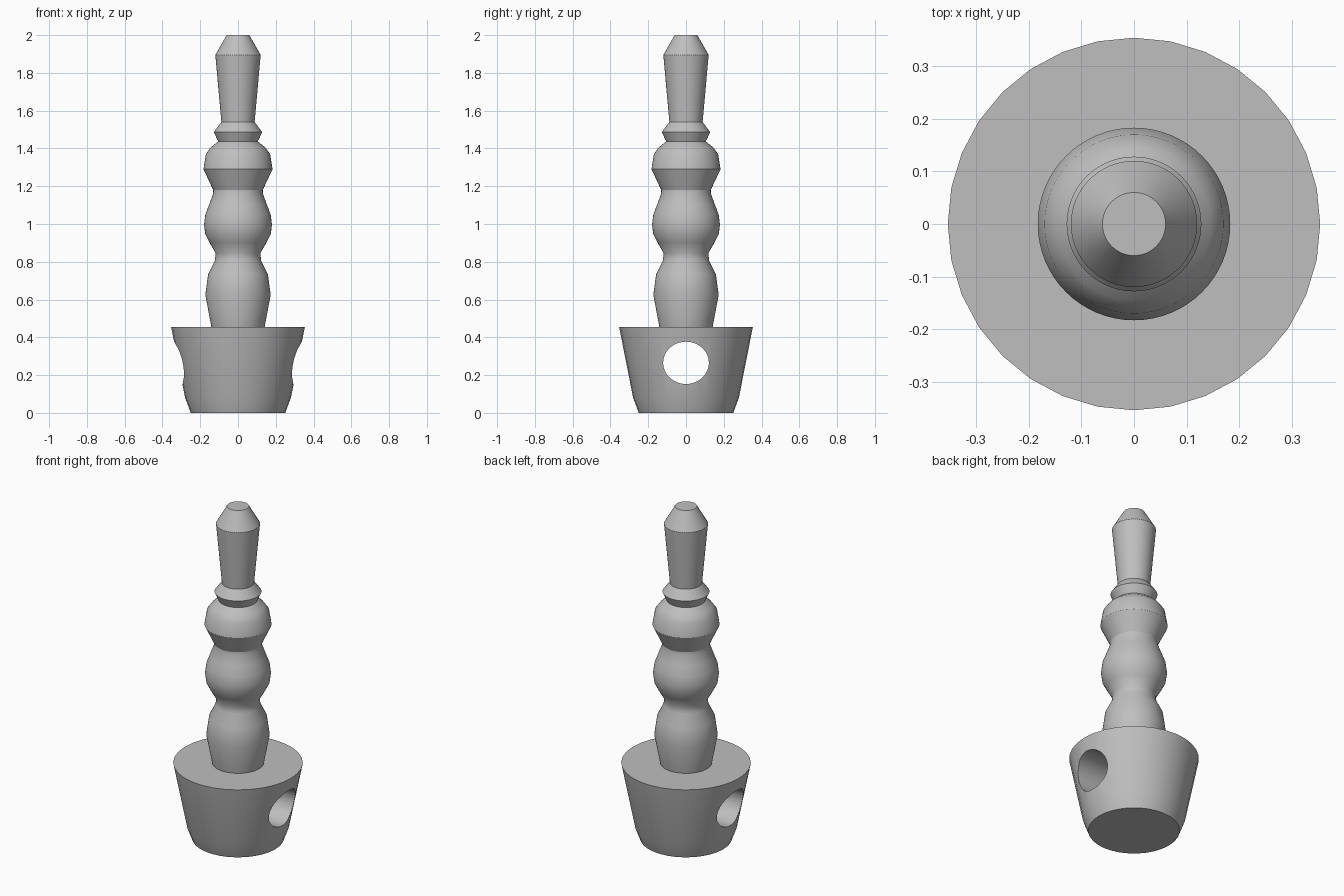
import bpy
import bmesh
from math import sin, cos, pi, radians

if "Cube" in bpy.data.objects:
    bpy.data.objects.remove(bpy.data.objects["Cube"], do_unlink=True)

GREY = (0.52, 0.52, 0.52, 1.0)
mat = bpy.data.materials.new("plain grey")
mat.use_nodes = True
mat.diffuse_color = GREY
mat.node_tree.nodes["Principled BSDF"].inputs["Base Color"].default_value = GREY


def turned(name, profile, sides):
    """Closed solid of revolution about z from (radius, height) points."""
    bm = bmesh.new()
    rings = []
    for r, z in profile:
        rings.append([bm.verts.new((r * cos(2 * pi * i / sides),
                                    r * sin(2 * pi * i / sides), z))
                      for i in range(sides)])
    for low, high in zip(rings, rings[1:]):
        for i in range(sides):
            j = (i + 1) % sides
            bm.faces.new((low[i], low[j], high[j], high[i]))
    bm.faces.new(rings[0][::-1])
    bm.faces.new(rings[-1])
    mesh = bpy.data.meshes.new(name)
    bm.to_mesh(mesh)
    bm.free()
    mesh.materials.append(mat)
    obj = bpy.data.objects.new(name, mesh)
    bpy.context.collection.objects.link(obj)
    return obj


def activate(obj):
    bpy.ops.object.select_all(action='DESELECT')
    obj.select_set(True)
    bpy.context.view_layer.objects.active = obj


def smooth(obj, angle):
    activate(obj)
    bpy.ops.object.shade_smooth_by_angle(angle=radians(angle))


# Tapered base block
base = turned("base", [(0.25, 0), (0.28, 0.08), (0.354, 0.455)], 32)

# Round hole through the base from side to side
cutter = turned("hole_cutter", [(1, -0.5), (1, 0.5)], 48)
cutter.scale = (0.112, 0.121, 1)
cutter.rotation_euler = (0, pi / 2, 0)
cutter.location = (0, 0, 0.265)
cutter.hide_render = True
hole = base.modifiers.new("hole", 'BOOLEAN')
hole.operation = 'DIFFERENCE'
hole.solver = 'EXACT'
hole.object = cutter
activate(base)
bpy.ops.object.modifier_apply(modifier=hole.name)
bpy.data.objects.remove(cutter, do_unlink=True)
smooth(base, 30)

# Lower and middle swellings of the stem
stem = turned("stem", [
    (0.14, 0.45), (0.173, 0.625), (0.158, 0.735), (0.123, 0.805),
    (0.118, 0.845), (0.15, 0.9), (0.173, 0.945), (0.18, 0.995),
    (0.173, 1.05), (0.152, 1.105), (0.132, 1.16), (0.131, 1.18)], 64)
smooth(stem, 40)

# Faceted upper bead
bead = turned("upper_bead", [
    (0.131, 1.18), (0.183, 1.29), (0.17, 1.37), (0.145, 1.405),
    (0.105, 1.437)], 64)
smooth(bead, 29)

# Narrow collar
collar = turned("collar", [
    (0.105, 1.437), (0.128, 1.487), (0.088, 1.54)], 64)
smooth(collar, 30)

# Flared tip with a bevelled end
tip = turned("tip", [(0.088, 1.54), (0.12, 1.895), (0.06, 2.0)], 64)
smooth(tip, 30)
